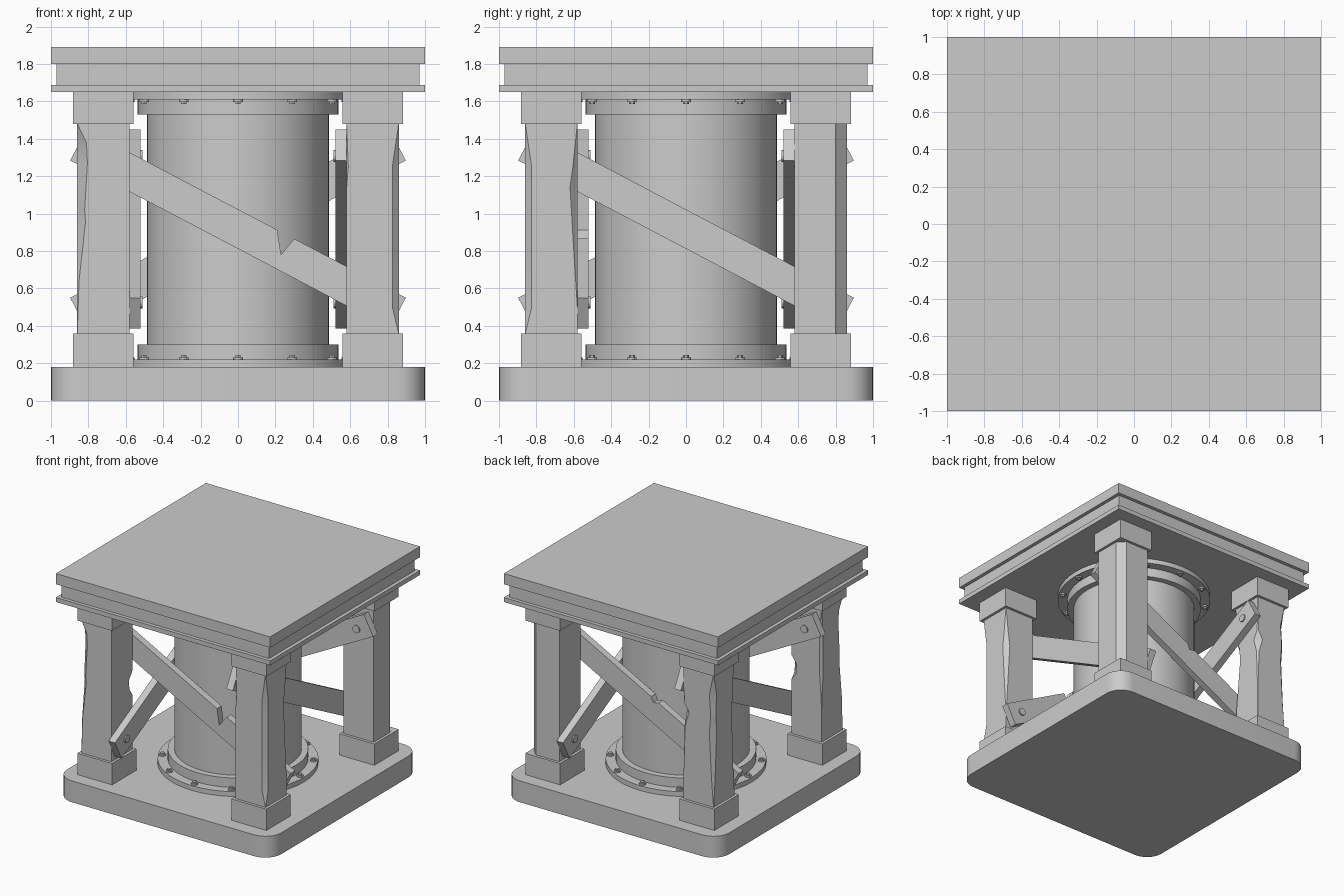
import bpy, bmesh, math
from mathutils import Matrix

if "Cube" in bpy.data.objects:
    bpy.data.objects.remove(bpy.data.objects["Cube"])


def finish(bm, name, smooth=True):
    bmesh.ops.recalc_face_normals(bm, faces=bm.faces)
    me = bpy.data.meshes.new(name)
    bm.to_mesh(me)
    bm.free()
    ob = bpy.data.objects.new(name, me)
    bpy.context.collection.objects.link(ob)
    if smooth:
        bpy.ops.object.select_all(action='DESELECT')
        ob.select_set(True)
        bpy.context.view_layer.objects.active = ob
        bpy.ops.object.shade_smooth_by_angle(angle=math.radians(30))
    return ob


def loft(name, rings, smooth=True, closed=False):
    """Skin a list of equal-length vertex rings and cap the ends."""
    bm = bmesh.new()
    rows = [[bm.verts.new(p) for p in r] for r in rings]
    n = len(rows[0])
    for a, b in zip(rows, rows[1:]):
        for i in range(n):
            bm.faces.new((a[i], a[(i + 1) % n], b[(i + 1) % n], b[i]))
    bm.faces.new(rows[0])
    bm.faces.new(rows[-1])
    return finish(bm, name, smooth)


def box(name, cx, cy, half, z0, z1):
    sq = [(-1, -1), (1, -1), (1, 1), (-1, 1)]
    return loft(name, [[(cx + half * x, cy + half * y, z) for x, y in sq] for z in (z0, z1)], False)


def lathe(name, profile, n=48):
    return loft(name, [[(r * math.cos(2 * math.pi * i / n), r * math.sin(2 * math.pi * i / n), z)
                        for i in range(n)] for r, z in profile])


# Base slab with rounded corners
R, SEG = 0.15, 8
outline = []
for q, (sx, sy) in enumerate([(1, 1), (-1, 1), (-1, -1), (1, -1)]):
    for i in range(SEG + 1):
        a = math.pi / 2 * (q + i / SEG)
        outline.append((sx * (1 - R) + R * math.cos(a), sy * (1 - R) + R * math.sin(a)))
loft("base_slab", [[(x, y, z) for x, y in outline] for z in (0, 0.18)])

# Layered top
box("top_lower_plate", 0, 0, 1.0, 1.65, 1.688)
box("top_middle_plate", 0, 0, 0.97, 1.688, 1.80)
box("top_upper_plate", 0, 0, 1.0, 1.80, 1.89)

# Central drum with stepped flanges
half = [(0.615, 0.18), (0.615, 0.22), (0.538, 0.22), (0.538, 0.30), (0.487, 0.30)]
lathe("drum", half + [(r, 1.83 - z) for r, z in reversed(half)])

# Flange bolts: washer and hexagonal head, twelve per flange
bm = bmesh.new()
for k in range(12):
    a = k * math.pi / 6
    for z, s in ((0.22, 1), (1.61, -1)):
        for r, h, n in ((0.026, 0.012, 12), (0.016, 0.024, 6)):
            bmesh.ops.create_cone(bm, cap_ends=True, segments=n, radius1=r, radius2=r, depth=h,
                                  matrix=Matrix.Translation((0.58 * math.sin(a), 0.58 * math.cos(a), z + s * h / 2)))
finish(bm, "flange_bolts", False)

# Worn pillars: (height, cut at outer, side, inner, end corner)
C, H, CH = 0.72, 0.14, 0.1625
pillars = {
    "front_right": (1, -1, [(0.36, 0, 0, 0, 0), (0.5, .035, 0, 0, 0), (0.8, .035, .02, 0, 0),
                            (1.14, .035, .04, 0, 0), (1.25, .035, .025, 0, .01), (1.48, 0, 0, 0, 0)]),
    "front_left": (-1, -1, [(0.36, 0, 0, 0, 0), (0.64, .01, 0, 0, 0), (0.82, .03, .01, 0, 0),
                            (0.87, .035, .015, .04, 0), (0.96, .045, .02, .045, 0), (1.02, .04, .02, 0, 0),
                            (1.27, .055, .02, 0, 0), (1.38, .05, .01, 0, 0), (1.48, 0, 0, 0, 0)]),
    "back_left": (-1, 1, [(0.36, 0, 0, 0, 0), (0.6, .02, .02, .02, 0), (0.98, .04, .035, .06, .015),
                          (1.1, .03, .04, .05, .05), (1.17, .03, .03, .02, .01), (1.3, .04, .03, .05, 0),
                          (1.48, 0, 0, 0, 0)]),
    "back_right": (1, 1, [(0.36, .06, 0, 0, 0), (1.48, .06, 0, 0, 0)]),
}
for name, (sx, sy, levels) in pillars.items():
    rings = []
    for z, outer, side, inner, end in levels:
        o, s, i, e = (max(c, 0.001) for c in (outer, side, inner, end))
        ring = [(H - o, H), (H, H - o), (H, -H + s), (H - s, -H),
                (-H + i, -H), (-H, -H + i), (-H, H - e), (-H + e, H)]
        rings.append([(sx * (C + x), sy * (C + y), z) for x, y in ring])
    loft(name + "_pillar", rings)
    box(name + "_foot", sx * C, sy * C, CH, 0.18, 0.36)
    box(name + "_cap", sx * C, sy * C, CH, 1.48, 1.65)

# Diagonal braces, turned around the four sides, some with a notch in the top edge
SL, MID = math.atan(0.526), 0.917
L, W = 0.965, 0.093
ca, sa = math.cos(SL), math.sin(SL)


def along(u, v):
    """Point at u along the brace and v across it."""
    return (u * ca + v * sa, MID - u * sa + v * ca)


notches = {0: [(0.21, 0.913), (0.23, 0.78), (0.30, 0.866)],
           2: [(0.08, 0.981), (0.10, 0.935), (0.15, 0.944)]}
for k, side in enumerate(("front", "right", "back", "left")):
    pts = [along(-L, -W), along(-L, W)] + notches.get(k, []) + [along(L, W), along(L, -W)]
    turn = Matrix.Rotation(k * math.pi / 2, 4, 'Z')
    brace = loft(side + "_brace", [[(x, y, z) for x, z in pts] for y in (-0.58, -0.52)], False)
    brace.data.transform(turn)
    # Brace fixing pins
    bm = bmesh.new()
    for u in (-0.84, 0.84):
        x, z = along(u, 0)
        bmesh.ops.create_cone(bm, cap_ends=True, segments=16, radius1=0.032, radius2=0.032, depth=0.06,
                              matrix=Matrix.Translation((x, -0.54, z)) @ Matrix.Rotation(math.pi / 2, 4, 'X'))
    bm.transform(turn)
    finish(bm, side + "_brace_pins")
